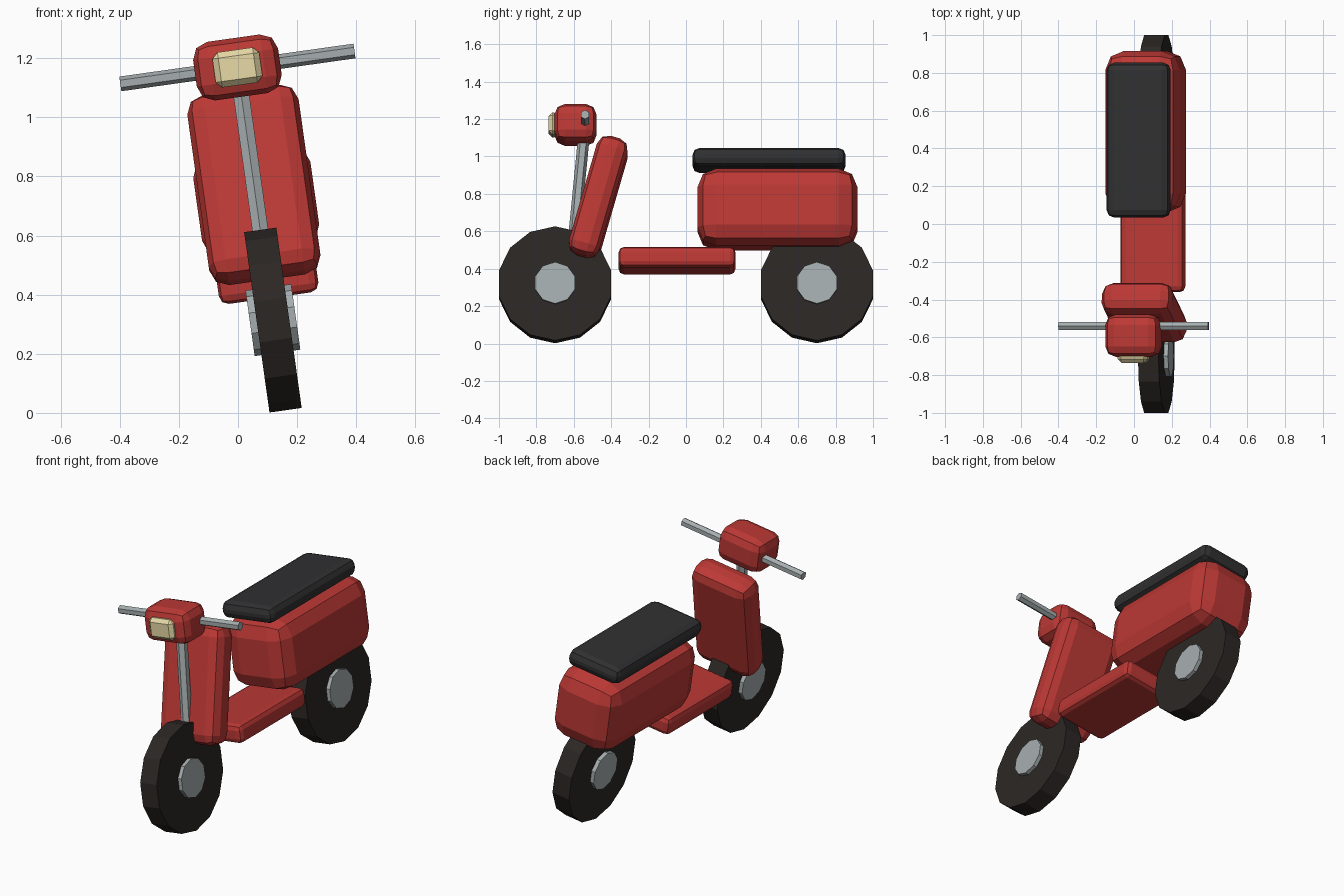
import bpy, bmesh
from math import radians
from mathutils import Matrix, Vector

if "Cube" in bpy.data.objects:
    bpy.data.objects.remove(bpy.data.objects["Cube"])

# The whole scooter leans sideways about its ground line
LEAN = Matrix.Translation((0.161, 0, 0.009)) @ Matrix.Rotation(radians(-8), 4, 'Y')


def material(name, color):
    m = bpy.data.materials.new(name)
    m.diffuse_color = (*color, 1)
    m.use_nodes = True
    m.node_tree.nodes["Principled BSDF"].inputs["Base Color"].default_value = m.diffuse_color
    return m


RED = material("red_paint", (0.50, 0.04, 0.035))
BLACK = material("black_seat", (0.03, 0.03, 0.032))
RUBBER = material("rubber", (0.025, 0.02, 0.018))
METAL = material("metal", (0.38, 0.42, 0.43))
LAMP = material("lamp", (0.80, 0.70, 0.38))


def finish(name, bm, mat):
    bmesh.ops.recalc_face_normals(bm, faces=bm.faces[:])
    mesh = bpy.data.meshes.new(name)
    bm.to_mesh(mesh)
    bm.free()
    mesh.materials.append(mat)
    ob = bpy.data.objects.new(name, mesh)
    ob.matrix_world = LEAN
    bpy.context.collection.objects.link(ob)


def rounded_box(name, center, size, bevel, mat, segments=2, tilt=0):
    bm = bmesh.new()
    bmesh.ops.create_cube(bm, size=1, matrix=Matrix.Diagonal((*size, 1)))
    bmesh.ops.bevel(bm, geom=bm.edges[:], offset=bevel, segments=segments,
                    profile=0.5, affect='EDGES', clamp_overlap=True)
    bm.transform(Matrix.Translation(center) @ Matrix.Rotation(radians(tilt), 4, 'X'))
    finish(name, bm, mat)


def rod(name, start, end, radius, sides, mat, spin=0):
    a, b = Vector(start), Vector(end)
    if abs((b - a).x) > 0.01:
        turn = Matrix.Rotation(radians(90), 4, 'Y')
    else:
        turn = (b - a).to_track_quat('Z', 'Y').to_matrix().to_4x4()
    bm = bmesh.new()
    bmesh.ops.create_cone(bm, cap_ends=True, segments=sides, radius1=radius,
                          radius2=radius, depth=(b - a).length,
                          matrix=Matrix.Translation((a + b) / 2) @ turn
                          @ Matrix.Rotation(radians(spin), 4, 'Z'))
    finish(name, bm, mat)


# Wheels with hubs
for side, y in (("front", -0.7), ("rear", 0.7)):
    rod(side + "_tire", (-0.055, y, 0.308), (0.055, y, 0.308), 0.308, 14, RUBBER, 90)
    rod(side + "_hub", (-0.078, y, 0.308), (0.078, y, 0.308), 0.112, 10, METAL, 90)

# Body panels
rounded_box("rear_body", (0, 0.489, 0.714), (0.40, 0.855, 0.415), 0.10, RED)
rounded_box("floorboard", (0, -0.048, 0.438), (0.34, 0.625, 0.11), 0.03, RED)
rounded_box("leg_shield", (0, -0.469, 0.77), (0.38, 0.17, 0.66), 0.06, RED, tilt=-16)
rounded_box("seat", (0, 0.444, 0.979), (0.34, 0.82, 0.10), 0.04, BLACK)

# Steering
rod("steering_column", (0, -0.625, 0.30), (0, -0.54, 1.17), 0.031, 6, METAL)
rod("handlebar", (-0.4, -0.54, 1.171), (0.4, -0.54, 1.171), 0.025, 6, METAL, 90)
rounded_box("headlight_housing", (0, -0.591, 1.171), (0.29, 0.224, 0.20), 0.055, RED)
rounded_box("headlight", (0, -0.71, 1.171), (0.16, 0.05, 0.12), 0.02, LAMP, segments=1)
